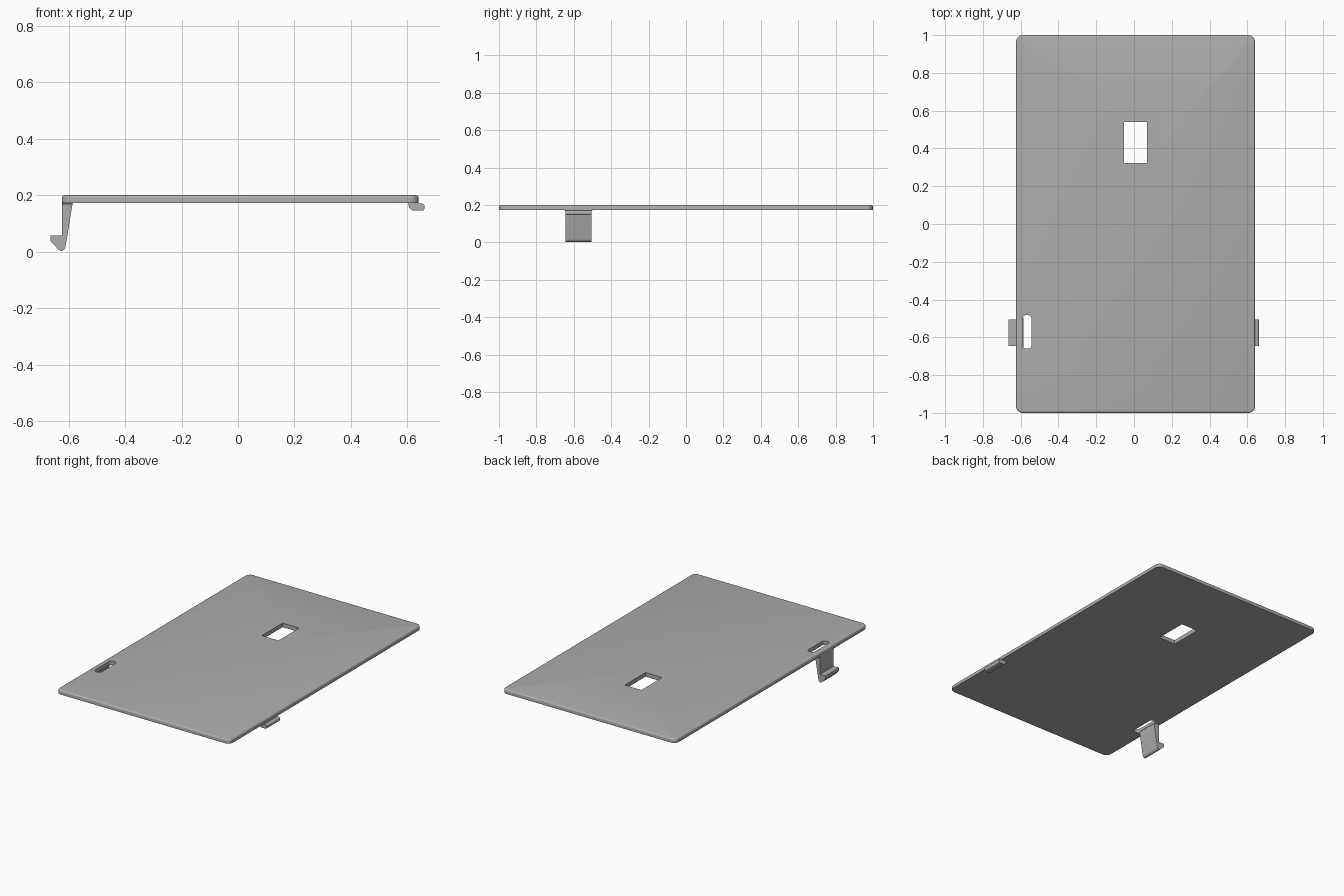
import bpy
import bmesh
from math import sin, cos, pi, radians
from mathutils import Vector

cube = bpy.data.objects.get("Cube")
if cube:
    bpy.data.objects.remove(cube, do_unlink=True)

# One plain grey plastic
grey = bpy.data.materials.new("grey plastic")
grey.use_nodes = True
colour = (0.42, 0.42, 0.42, 1)
grey.diffuse_color = colour
grey.node_tree.nodes["Principled BSDF"].inputs["Base Color"].default_value = colour

PLATE_BOTTOM, PLATE_TOP = 0.173, 0.2


def rounded_rect(x0, x1, y0, y1, radius, steps=8):
    """Counter-clockwise outline with round corners."""
    if radius == 0:
        return [(x0, y0), (x1, y0), (x1, y1), (x0, y1)]
    centres = [(x1 - radius, y1 - radius), (x0 + radius, y1 - radius),
               (x0 + radius, y0 + radius), (x1 - radius, y0 + radius)]
    points = []
    for quarter, (cx, cy) in enumerate(centres):
        for i in range(steps + 1):
            a = (quarter + i / steps) * pi / 2
            points.append((cx + radius * cos(a), cy + radius * sin(a)))
    return points


def loft(name, rings):
    """Closed solid through rings of 3D points, capped at both ends."""
    bm = bmesh.new()
    loops = [[bm.verts.new(p) for p in ring] for ring in rings]
    for low, high in zip(loops, loops[1:]):
        for i in range(len(low)):
            j = (i + 1) % len(low)
            bm.faces.new((low[i], low[j], high[j], high[i]))
    bm.faces.new(loops[0][::-1])
    bm.faces.new(loops[-1])
    bmesh.ops.recalc_face_normals(bm, faces=bm.faces)
    mesh = bpy.data.meshes.new(name)
    bm.to_mesh(mesh)
    bm.free()
    obj = bpy.data.objects.new(name, mesh)
    mesh.materials.append(grey)
    bpy.context.collection.objects.link(obj)
    return obj


def round_corner(before, corner, after, radius, steps=5):
    """Soft curve replacing a profile corner."""
    b, c, a = Vector(before), Vector(corner), Vector(after)
    start = c + (b - c).normalized() * radius
    end = c + (a - c).normalized() * radius
    return [tuple(start.lerp(c, t).lerp(c.lerp(end, t), t))
            for t in (i / steps for i in range(steps + 1))]


def side_profile(name, corners, y0, y1):
    """Extrude an (x, z, corner radius) profile along y."""
    outline = []
    for i, (x, z, r) in enumerate(corners):
        if r:
            outline += round_corner(corners[i - 1][:2], (x, z),
                                    corners[(i + 1) % len(corners)][:2], r)
        else:
            outline.append((x, z))
    return loft(name, [[(x, y, z) for x, z in outline] for y in (y0, y1)])


def smooth(obj):
    bpy.ops.object.select_all(action="DESELECT")
    obj.select_set(True)
    bpy.context.view_layer.objects.active = obj
    bpy.ops.object.shade_smooth_by_angle(angle=radians(30))


# Cover plate with round corners and a softened upper rim
edge = 0.01
rings = [(0, PLATE_BOTTOM)]
for i in range(5):
    a = i / 4 * pi / 2
    rings.append((edge * (1 - cos(a)), PLATE_TOP - edge + edge * sin(a)))
plate = loft("cover_plate", [
    [(x, y, z) for x, y in rounded_rect(-0.624 + d, 0.64 - d, -1 + d, 1 - d, 0.035 - d)]
    for d, z in rings])

# Window and finger slot cut through the plate
for name, bounds, radius in (("window", (-0.053, 0.068, 0.324, 0.54), 0),
                             ("slot", (-0.59, -0.543, -0.66, -0.482), 0.018)):
    outline = rounded_rect(*bounds, radius)
    cutter = loft(name + "_cutter", [[(x, y, z) for x, y in outline] for z in (0.1, 0.3)])
    cutter.hide_render = True
    cut = plate.modifiers.new(name, "BOOLEAN")
    cut.operation = "DIFFERENCE"
    cut.solver = "EXACT"
    cut.object = cutter
    bpy.context.view_layer.objects.active = plate
    bpy.ops.object.modifier_apply(modifier=cut.name)
    bpy.data.objects.remove(cutter, do_unlink=True)
smooth(plate)

# Tapered snap clip with an outward hook
clip = side_profile("snap_clip", [
    (-0.624, 0.176, 0), (-0.624, 0.057, 0), (-0.664, 0.057, 0), (-0.664, 0.037, 0),
    (-0.625, -0.004, 0.018), (-0.612, 0.012, 0.006), (-0.585, 0.176, 0)], -0.645, -0.505)
smooth(clip)

# Flared foot joining the clip to the plate
foot_rings = []
for i in range(5):
    a = i / 4 * pi / 2
    flare = 0.01 * (1 - cos(a))
    z = PLATE_BOTTOM - 0.01 + 0.0105 * sin(a)
    foot_rings.append([(x, y, z) for x, y in rounded_rect(
        -0.624, -0.587 + flare * 0.3, -0.645 - flare, -0.505 + flare, 0)])
smooth(loft("clip_foot", foot_rings))

# Rounded locating tab under the opposite edge
tab = side_profile("locating_tab", [
    (0.602, 0.176, 0), (0.606, 0.156, 0.006), (0.618, 0.145, 0.006),
    (0.661, 0.145, 0.012), (0.661, 0.171, 0.012), (0.64, 0.171, 0), (0.64, 0.176, 0)],
    -0.645, -0.505)
smooth(tab)
